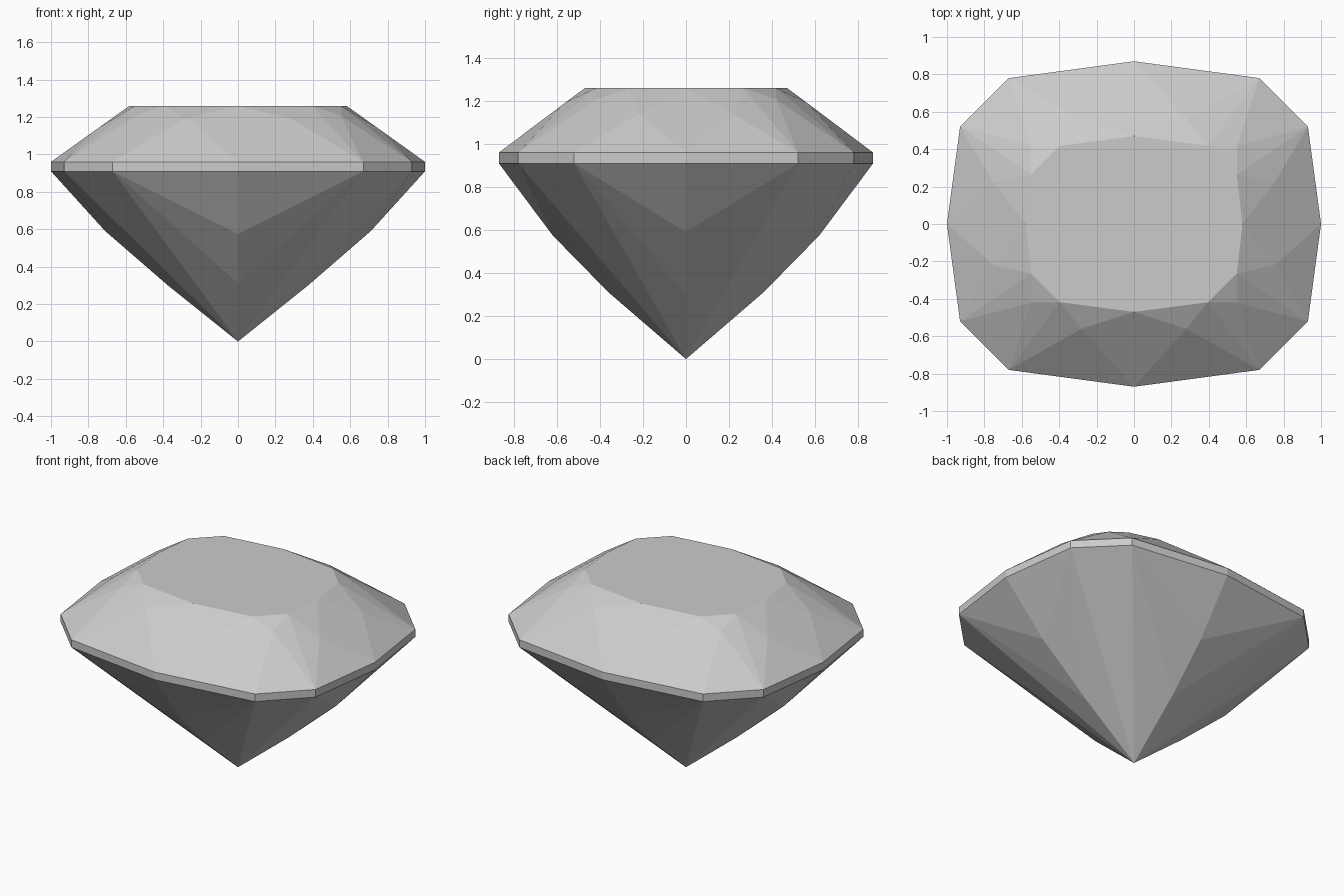
import bpy
import bmesh

cube = bpy.data.objects.get("Cube")
if cube:
    bpy.data.objects.remove(cube, do_unlink=True)

mat = bpy.data.materials.new("pale grey crystal")
mat.use_nodes = True
colour = (0.6, 0.6, 0.6, 1)
mat.diffuse_color = colour
mat.node_tree.nodes["Principled BSDF"].inputs["Base Color"].default_value = colour

# One quarter of the stone; the other three are mirrored
outline = [(1, 0), (0.93, 0.52), (0.67, 0.78), (0, 0.87)]
girdle = [(x, y, z) for z in (0.91, 0.96) for x, y in outline]
table = [(0.58, 0, 1.26), (0.55, 0.265, 1.26), (0.395, 0.418, 1.26), (0, 0.47, 1.26)]
crown = [(0.75, 0.22, 1.139), (0.55, 0.42, 1.207), (0.28, 0.56, 1.193)]
pavilion = [(0.71, 0, 0.59), (0.375, 0, 0.3), (0, 0.62, 0.575), (0, 0.36, 0.31), (0, 0, 0)]

points = {(x * sx, y * sy, z)
          for x, y, z in girdle + table + crown + pavilion
          for sx in (1, -1) for sy in (1, -1)}

# Wrap the facet corners in a convex cut
bm = bmesh.new()
for p in sorted(points):
    bm.verts.new(p)
bmesh.ops.convex_hull(bm, input=bm.verts[:])
bmesh.ops.dissolve_limit(bm, angle_limit=0.005, verts=bm.verts[:], edges=bm.edges[:])
bmesh.ops.recalc_face_normals(bm, faces=bm.faces[:])

mesh = bpy.data.meshes.new("cushion_cut_gem")
bm.to_mesh(mesh)
bm.free()
mesh.materials.append(mat)
gem = bpy.data.objects.new("cushion_cut_gem", mesh)
bpy.context.collection.objects.link(gem)
